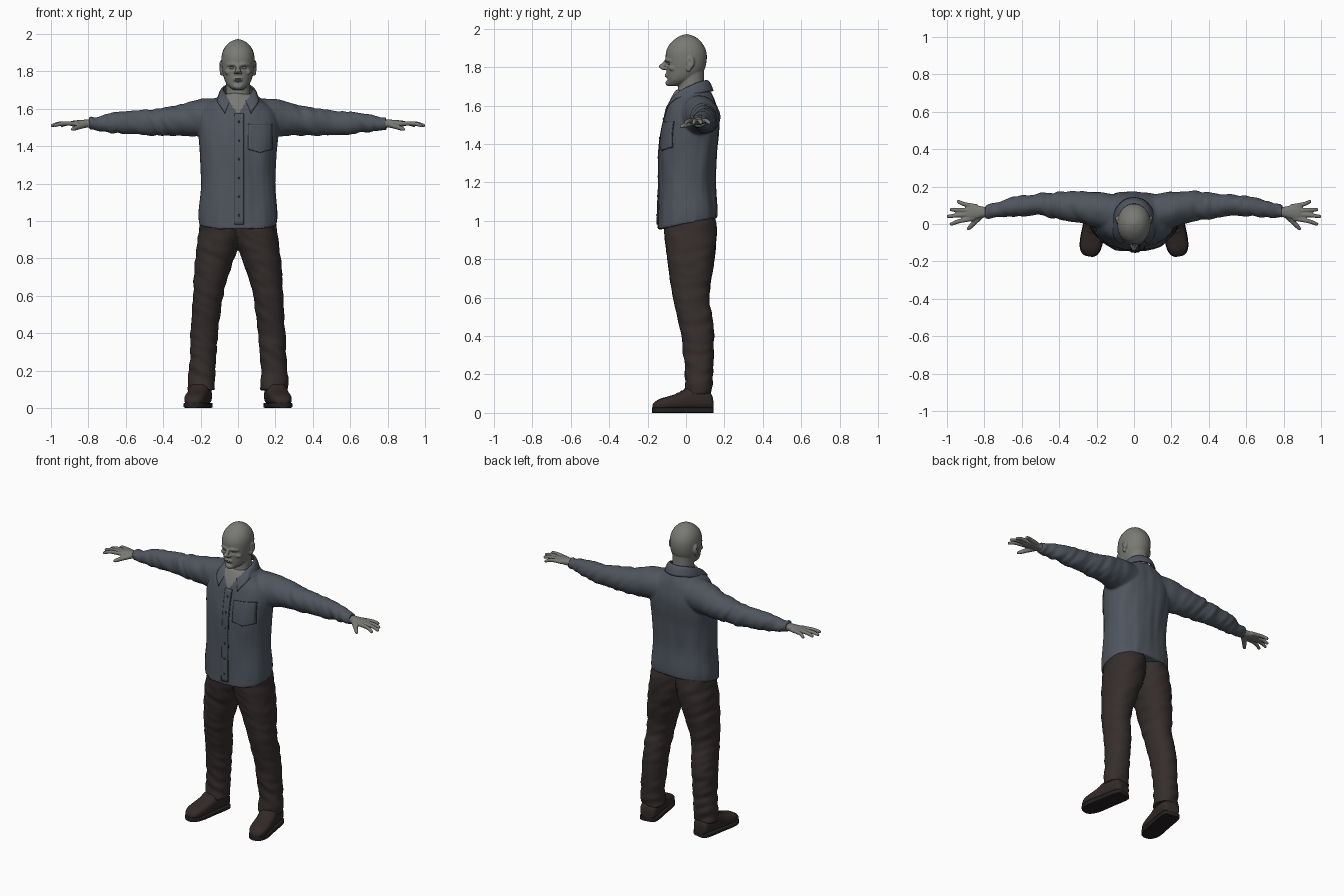
import bpy, bmesh, math
from mathutils import Vector, Matrix, noise
from mathutils.bvhtree import BVHTree

cube = bpy.data.objects.get("Cube")
if cube:
    bpy.data.objects.remove(cube, do_unlink=True)


def material(name, *rgb):
    m = bpy.data.materials.new(name)
    m.use_nodes = True
    m.diffuse_color = (*rgb, 1)
    node = next(n for n in m.node_tree.nodes if n.type == 'BSDF_PRINCIPLED')
    node.inputs["Base Color"].default_value = (*rgb, 1)
    node.inputs["Roughness"].default_value = 0.8
    return m


SKIN = material("grey skin", 0.19, 0.19, 0.175)
SHIRT = material("slate cloth", 0.078, 0.092, 0.112)
SEAM = material("dark seam", 0.03, 0.036, 0.045)
TROUSER = material("dark brown cloth", 0.036, 0.027, 0.026)
SHOE = material("brown leather", 0.032, 0.023, 0.021)
SOLE = material("dark rubber", 0.018, 0.015, 0.015)


def spline(keys, steps=5):
    """Smoothly interpolate a list of equal-length tuples."""
    k = [keys[0], *keys, keys[-1]]
    out = []
    for i in range(1, len(k) - 2):
        for s in range(steps):
            t = s / steps
            out.append([b + t / 2 * (c - a + t * (2*a - 5*b + 4*c - d + t * (3*b - a - 3*c + d)))
                        for a, b, c, d in zip(*k[i - 1:i + 3])])
    return out + [list(keys[-1])]


def loft(bm, rings, p=2.0, n=28):
    """Skin a closed tube over rings given as (centre, half axis, half axis)."""
    def power(c):
        return math.copysign(abs(c) ** (2 / p), c)
    loops = []
    for c, u, v in rings:
        angles = [math.tau * i / n for i in range(n)]
        loops.append([bm.verts.new(Vector(c) + Vector(u) * power(math.cos(a)) + Vector(v) * power(math.sin(a)))
                      for a in angles])
    faces = [bm.faces.new(loops[0]), bm.faces.new(loops[-1])]
    for a, b in zip(loops, loops[1:]):
        faces += [bm.faces.new((a[i], a[(i + 1) % n], b[(i + 1) % n], b[i])) for i in range(n)]
    bmesh.ops.recalc_face_normals(bm, faces=faces)


def column(bm, keys, side=1, p=2.0, tilt=None):
    """Upright loft from (height, inner x, outer x, front y, back y)."""
    rings = []
    for z, a, b, f, k in spline(keys):
        lean = tilt(z) if tilt else 0
        rings.append(((side * (a + b) / 2, (f + k) / 2, z), ((b - a) / 2, 0, 0), (0, (k - f) / 2, lean)))
    loft(bm, rings, p)


def tube(bm, keys, side=1):
    """Round tube along (x, y, z, radius)."""
    pts = spline(keys, 4)
    axis = (Vector(keys[-1][:3]) - Vector(keys[0][:3])).normalized()
    axis.x *= side
    u = axis.cross(Vector((0.1, 0.2, 1))).normalized()
    v = axis.cross(u)
    loft(bm, [((side * x, y, z), u * r, v * r) for x, y, z, r in pts], n=14)


def blob(bm, at, size):
    m = Matrix.Translation(at) @ Matrix.Diagonal((*size, 1))
    bmesh.ops.create_icosphere(bm, subdivisions=3, radius=1, matrix=m)


def finish(name, bm, mats, voxel=0, smooth=3, shape=None, angle=0.9):
    """Turn a bmesh into an object, optionally fusing its volumes into one skin."""
    me = bpy.data.meshes.new(name)
    bm.to_mesh(me)
    bm.free()
    ob = bpy.data.objects.new(name, me)
    bpy.context.scene.collection.objects.link(ob)
    if voxel:
        mod = ob.modifiers.new("fuse", 'REMESH')
        mod.mode, mod.voxel_size = 'VOXEL', voxel
        mod = ob.modifiers.new("soften", 'SMOOTH')
        mod.factor, mod.iterations = 0.5, smooth
        bpy.context.view_layer.update()
        graph = bpy.context.evaluated_depsgraph_get()
        me = bpy.data.meshes.new_from_object(ob.evaluated_get(graph))
        ob.modifiers.clear()
        ob.data = me
    if shape:
        moves = [shape(v.co.copy(), v.normal.copy()) for v in me.vertices]
        for v, move in zip(me.vertices, moves):
            v.co += move
    me.materials.clear()
    for m in mats:
        me.materials.append(m)
    me.shade_smooth()
    me.set_sharp_from_angle(angle=angle)
    return ob


# Shirt: torso and sleeves fused, with soft cloth folds
bm = bmesh.new()
torso = [(.985, .212, -.15, .165), (1.05, .213, -.147, .165), (1.2, .2, -.14, .155),
         (1.35, .205, -.138, .16), (1.45, .213, -.13, .172), (1.53, .213, -.115, .174),
         (1.6, .185, -.095, .16), (1.65, .125, -.07, .14), (1.68, .085, -.05, .12)]
column(bm, [(z, -w, w, f, b) for z, w, f, b in torso], p=2.35,
       tilt=lambda z: 0.032 * max(0, 1 - (z - 0.985) / 0.2))
sleeve = [(.1, .06, .1, 1.56, .095), (.2, .075, .096, 1.553, .1), (.3, .092, .083, 1.54, .085),
          (.4, .098, .073, 1.531, .075), (.5, .103, .058, 1.525, .068), (.62, .093, .053, 1.525, .059),
          (.7, .083, .046, 1.522, .048), (.76, .07, .039, 1.522, .038), (.795, .065, .037, 1.522, .036)]
for s in (1, -1):
    loft(bm, [((s * x, y, z), (0, ry, 0), (0, 0, rz)) for x, y, ry, z, rz in spline(sleeve)])


def shirt_folds(co, n):
    arm = min(1, max(0, (abs(co.x) - 0.2) / 0.15))
    along = noise.noise(Vector((co.x * 26 + co.z * 14, co.y * 9, co.z * 8)))
    drape = noise.noise(Vector((co.x * 16, co.y * 14, co.z * 5 + co.x * 6)))
    return n * (0.009 * arm * along + 0.006 * (1 - arm) * drape)


shirt = finish("shirt", bm, [SHIRT, SKIN], 0.008, 4, shirt_folds)
for f in shirt.data.polygons:      # open neck
    c = f.center
    if c.y < 0 and c.z > 1.57 and abs(c.x) < (c.z - 1.57) * 0.65:
        f.material_index = 1
surface = BVHTree.FromPolygons([v.co for v in shirt.data.vertices],
                               [p.vertices for p in shirt.data.polygons])


def front(x, z, lift):
    hit = surface.ray_cast(Vector((x, -1, z)), Vector((0, 1, 0)))[0]
    return Vector((x, (hit.y if hit else 0) - lift, z))


def sheet(name, mat, place, nu, nv, thick):
    """Thin cloth plate from a function of u and v."""
    bm = bmesh.new()
    g = [[bm.verts.new(place(i / nu, j / nv)) for j in range(nv + 1)] for i in range(nu + 1)]
    for i in range(nu):
        for j in range(nv):
            bm.faces.new((g[i][j], g[i + 1][j], g[i + 1][j + 1], g[i][j + 1]))
    ob = finish(name, bm, [mat])
    mod = ob.modifiers.new("thickness", 'SOLIDIFY')
    mod.thickness, mod.offset = thick, 0


# Chest pocket, button placket and their dark seams
def pocket(grow, lift):
    def place(u, v):
        low = 1.385 - 0.018 * (1 - abs(2 * u - 1)) - grow
        return front(0.056 - grow + u * (0.125 + 2 * grow), low + v * (1.515 + grow - low), lift)
    return place


def placket(grow, lift):
    return lambda u, v: front(-0.016 - grow + u * (0.044 + 2 * grow), 0.98 + v * 0.595, lift)


for part, shape in (("pocket", pocket), ("placket", placket)):
    sheet(part + "_seam", SEAM, shape(0.003, 0.001), 10, 30, 0.003)
    sheet(part, SHIRT, shape(0, 0.003), 10, 30, 0.005)
for i in range(6):
    bm = bmesh.new()
    blob(bm, front(0.006, 1.03 + i * 0.1, 0.006), (0.006, 0.003, 0.006))
    finish(f"button_{i + 1}", bm, [SEAM])


# Folded collar with pointed front tips
def collar(u, v):
    t = 2 * u - 1
    a = t * math.pi * 0.9
    fall = ((1 - math.cos(a)) / 2) ** 1.5
    top = Vector((0.08 * math.sin(a), 0.028 + 0.08 * math.cos(a), 1.73 - 0.075 * fall))
    low = Vector((0.108 * math.sin(a) + 0.036 * t ** 5, 0.022 + 0.118 * math.cos(a),
                  top.z - 0.055 - 0.028 * t ** 6))
    if abs(t) > 0.6:
        low.y = min(low.y, front(low.x, low.z, 0.007).y)
    return top.lerp(low, v) + Vector((0, 0, 0.012 * math.sin(math.pi * v)))


sheet("collar", SHIRT, collar, 48, 8, 0.008)

# Trousers: two legs fused at the hips
bm = bmesh.new()
leg = [(1.05, -.02, .195, -.11, .145), (.95, -.02, .208, -.115, .158), (.86, -.002, .222, -.105, .155),
       (.75, .038, .234, -.09, .142), (.6, .08, .241, -.068, .12), (.5, .095, .247, -.048, .136),
       (.4, .106, .252, -.025, .145), (.2, .12, .262, -.004, .14), (.095, .118, .268, -.008, .135)]
for s in (1, -1):
    column(bm, leg, s, 2.2)


def trouser_folds(co, n):
    amount = 0.006 + 0.004 * max(0, 1 - co.z / 0.4)
    return n * amount * noise.noise(Vector((co.x * 9, co.y * 9, co.z * 22 + co.x * 10)))


finish("trousers", bm, [TROUSER], 0.008, 4, trouser_folds)

# Head: skull, neck and facial features fused
bm = bmesh.new()
skull = [(1.702, .026, -.09, -.03), (1.715, .045, -.097, .0), (1.74, .066, -.1, .05), (1.78, .08, -.102, .092),
         (1.83, .088, -.106, .107), (1.88, .088, -.104, .106), (1.92, .076, -.085, .088),
         (1.95, .052, -.053, .06), (1.965, .026, -.025, .032), (1.972, .005, -.002, .008)]
column(bm, [(z, -w, w, f, b) for z, w, f, b in skull], p=2.1)
neck = [(1.56, .075, -.07, .1), (1.64, .07, -.055, .1), (1.7, .065, -.04, .096), (1.8, .066, -.035, .094)]
column(bm, [(z, -w, w, f, b) for z, w, f, b in neck])
tube(bm, [(0, -.098, 1.84, .009), (0, -.113, 1.818, .011), (0, -.129, 1.799, .016), (0, -.126, 1.789, .012)])
blob(bm, (0, -.088, 1.718), (.026, .02, .017))
blob(bm, (0, -.1, 1.757), (.026, .013, .011))
for s in (1, -1):
    tube(bm, [(.008, -.103, 1.834, .009), (.03, -.098, 1.837, .011), (.058, -.075, 1.834, .01)], s)
    blob(bm, (s * .013, -.112, 1.793), (.01, .012, .008))
    blob(bm, (s * .05, -.068, 1.795), (.022, .022, .016))
    blob(bm, (s * .09, .024, 1.825), (.012, .021, .034))
    blob(bm, (s * .087, .014, 1.793), (.01, .013, .018))


def carve_face(co, n):
    if co.y > -0.03:
        hollow = math.exp(-((co.y - .018) / .009) ** 2 - ((co.z - 1.828) / .016) ** 2)
        return Vector((-0.008 * math.copysign(hollow, co.x) if abs(co.x) > .09 else 0, 0, 0))
    eye = math.exp(-((abs(co.x) - .033) / .015) ** 2 - ((co.z - 1.818) / .009) ** 2)
    mouth = math.exp(-(co.x / .024) ** 4 - ((co.z - 1.757) / .003) ** 2)
    chin = math.exp(-(co.x / .022) ** 2 - ((co.z - 1.738) / .007) ** 2)
    return Vector((0, 0.013 * eye + 0.006 * mouth + 0.005 * chin, 0))


finish("head", bm, [SKIN], 0.0045, 3, carve_face)

# Eyes, hands and shoes on both sides
fingers = {"index": (.885, .03, .985, .0), "middle": (.895, .052, 1.0, .04),
           "ring": (.888, .073, .985, .077), "little": (.87, .093, .948, .12)}
upper = [(0, .034, .07), (.015, .052, .105), (.07, .058, .13), (.13, .057, .128), (.17, .058, .105),
         (.23, .059, .085), (.275, .053, .072), (.305, .036, .055), (.316, .015, .04)]
for s, side in ((1, "left"), (-1, "right")):
    bm = bmesh.new()
    blob(bm, (s * .033, -.085, 1.818), (.013, .009, .007))
    finish(side + "_eye", bm, [SKIN])

    bm = bmesh.new()
    palm = [(.74, .065, .028, .024), (.8, .064, .028, .022), (.84, .063, .036, .02),
            (.88, .062, .041, .016), (.9, .062, .034, .01)]
    loft(bm, [((s * x, y, 1.52), (0, ry, 0), (0, 0, rz)) for x, y, ry, rz in spline(palm)], 2.3)
    for bx, by, tx, ty in fingers.values():
        mx, my = (bx + tx) / 2, (by + ty) / 2
        tube(bm, [(bx - .03, by, 1.52, .013), (mx, my, 1.521, .0115),
                  (tx - .008, ty, 1.511, .0095), (tx, ty, 1.509, .005)], s)
    tube(bm, [(.81, .05, 1.515, .016), (.85, .012, 1.503, .014), (.88, -.02, 1.492, .011),
              (.89, -.03, 1.489, .006)], s)
    finish(side + "_hand", bm, [SKIN], 0.0045, 2)

    heel, along = Vector((s * .188, .138, 0)), Vector((s * .17, -.985, 0))
    across, up = Vector((.985, s * .17, 0)), Vector((0, 0, 1))
    bm = bmesh.new()
    loft(bm, [(heel + along * t + up * (h / 2 + .008), across * w, up * (h / 2 - .006))
              for t, w, h in spline(upper)], 2.7)
    for t, h in ((.14, .122), (.16, .111), (.18, .101)):    # laces
        a, b = heel + along * t + up * h - across * .028, heel + along * t + up * h + across * .028
        tube(bm, [(*a, .006), (*b, .006)])
    finish(side + "_shoe", bm, [SHOE], 0.006, 2)

    bm = bmesh.new()
    loft(bm, [(heel + along * t + up * .014, across * (w + .003), up * .014) for t, w, h in spline(upper)], 7)
    finish(side + "_sole", bm, [SOLE], angle=0.7)
